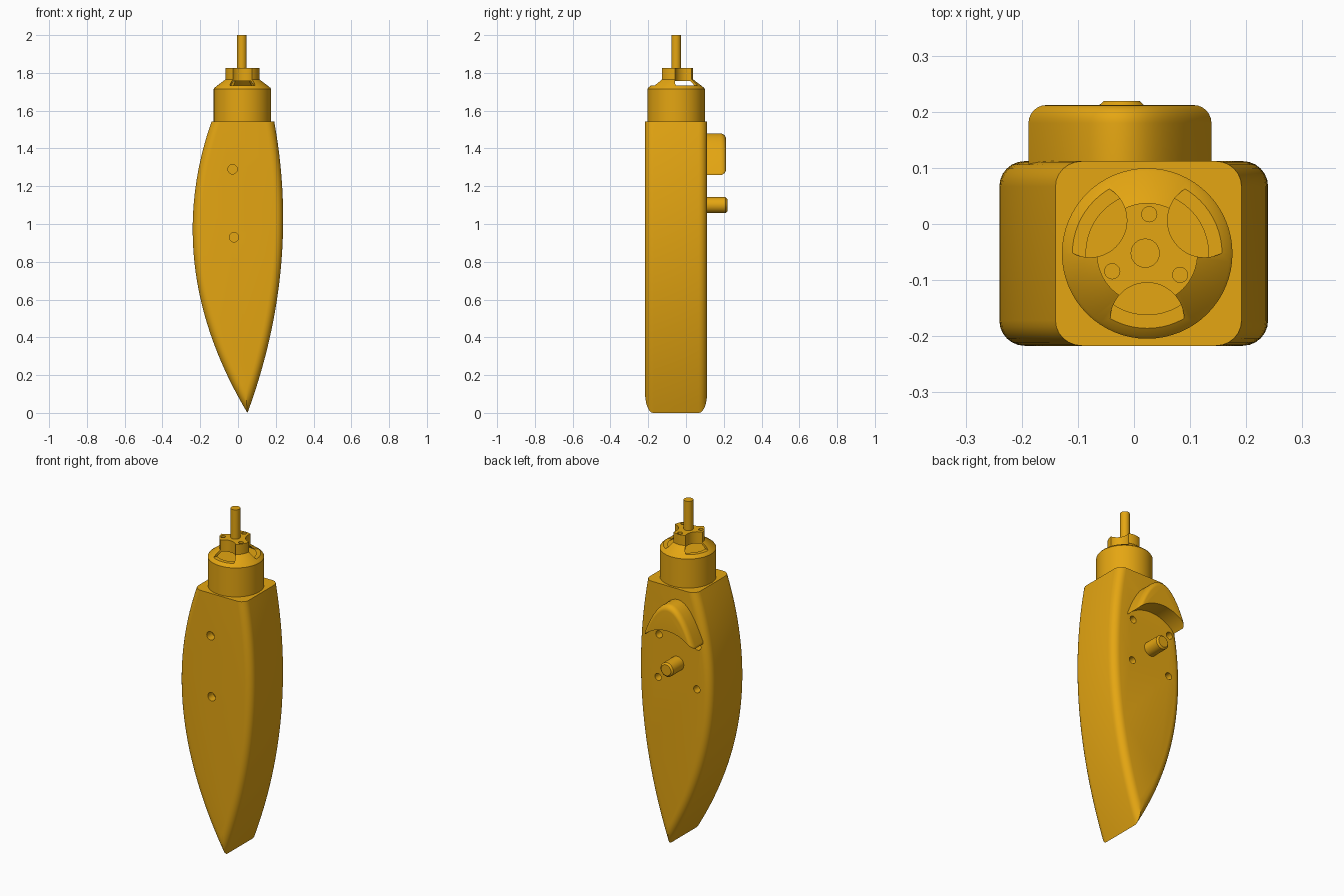
import bpy, bmesh, math
from mathutils import Vector

if "Cube" in bpy.data.objects:
    bpy.data.objects.remove(bpy.data.objects["Cube"])

GOLD = bpy.data.materials.new("gold_plastic")
GOLD.diffuse_color = (0.78, 0.38, 0.006, 1)
GOLD.use_nodes = True
GOLD.node_tree.nodes["Principled BSDF"].inputs["Base Color"].default_value = GOLD.diffuse_color


def smooth(ob, angle=35):
    bpy.ops.object.select_all(action='DESELECT')
    ob.select_set(True)
    bpy.context.view_layer.objects.active = ob
    bpy.ops.object.shade_smooth_by_angle(angle=math.radians(angle))


def loft(name, rings, angle=35):
    """Skin equal-length rings of points and cap both ends."""
    bm = bmesh.new()
    vs = [[bm.verts.new(p) for p in r] for r in rings]
    n = len(vs[0])
    for a, b in zip(vs, vs[1:]):
        for i in range(n):
            j = (i + 1) % n
            bm.faces.new((a[i], a[j], b[j], b[i]))
    bm.faces.new(vs[0])
    bm.faces.new(vs[-1])
    bmesh.ops.recalc_face_normals(bm, faces=bm.faces[:])
    me = bpy.data.meshes.new(name)
    bm.to_mesh(me)
    bm.free()
    me.materials.append(GOLD)
    ob = bpy.data.objects.new(name, me)
    bpy.context.collection.objects.link(ob)
    smooth(ob, angle)
    return ob


def lathe(name, profile, loc, along_y=False, n=64):
    """Turned solid from (radius, height) pairs, along z or y."""
    rings = []
    for r, h in profile:
        ring = []
        for i in range(n):
            t = math.tau * i / n
            a, b = r * math.cos(t), r * math.sin(t)
            p = (a, h, b) if along_y else (a, b, h)
            ring.append(Vector(loc) + Vector(p))
        rings.append(ring)
    return loft(name, rings)


def cut(target, cutter):
    mod = target.modifiers.new("cut", 'BOOLEAN')
    mod.operation = 'DIFFERENCE'
    mod.solver = 'EXACT'
    mod.object = cutter
    bpy.ops.object.select_all(action='DESELECT')
    target.select_set(True)
    bpy.context.view_layer.objects.active = target
    bpy.ops.object.modifier_apply(modifier=mod.name)
    bpy.data.objects.remove(cutter, do_unlink=True)


# Body: two bowed sides meeting in a keel, with rounded front and back rims
FRONT, BACK, TOP, RIM = -0.217, 0.112, 1.543, 0.045


def side_x(z, d, right):
    if right:
        s = 2 * (z - 1.028) / 5.6
        return 0.239 - (z - 1.028) ** 2 / 5.6 - d * math.hypot(1, s)
    s = 2 * (z - 0.972) / 3.26
    return -0.24 + (z - 0.972) ** 2 / 3.26 + d * math.hypot(1, s)


def body_ring(y, d, n=40):
    lo, hi = -0.1, 0.8
    for _ in range(40):
        mid = (lo + hi) / 2
        if side_x(mid, d, True) > side_x(mid, d, False):
            hi = mid
        else:
            lo = mid
    zs = [hi + (TOP - hi) * i / n for i in range(n + 1)]
    left = [(side_x(z, d, False), y, z) for z in zs]
    right = [(side_x(z, d, True), y, z) for z in zs[1:]]
    return left + right[::-1]


steps = [math.pi / 2 * i / 6 for i in range(7)]
rings = [body_ring(FRONT + RIM * (1 - math.sin(t)), RIM * (1 - math.cos(t)))
         for t in reversed(steps)]
rings += [body_ring(BACK - RIM * (1 - math.sin(t)), RIM * (1 - math.cos(t)))
          for t in steps]
body = loft("body", rings)

# Screw holes: two on the front, four around the peg on the back
PX, PZ = -0.025, 1.11
TILT = math.radians(1.2)


def turned(deg, r):
    a = math.radians(deg) + TILT
    return PX + r * math.cos(a), PZ + r * math.sin(a)


for deg in (90, 270):
    x, z = turned(deg, 0.18)
    cut(body, lathe("hole", [(0.025, -0.05), (0.025, 0.05)], (x, FRONT, z), True, 24))
for deg in (45, 135, 225, 315):
    x, z = turned(deg, 0.18)
    cut(body, lathe("hole", [(0.021, -0.05), (0.021, 0.05)], (x, BACK, z), True, 24))
smooth(body)

# Peg on the back
lathe("back_peg", [(0.042, 0.09), (0.042, 0.21), (0.032, 0.219)],
      (-0.022, 0, 1.10), True, 40)

# Crescent hood above the peg, its underside concentric with the peg
W, R = 0.163, 0.222


def hood_ring(y, t, n=32):
    under, over = [], []
    for i in range(n + 1):
        u = math.sin(math.pi / 2 * (2 * i / n - 1))
        x = u * (W - t)
        z = PZ - 0.002 + math.sqrt(R * R - x * x)
        h = (0.14 * (1 - u * u) + 0.010) * (1 - t / 0.152)
        under.append((PX + x, y, z))
        over.append((PX + x, y, z + h))
    return under + over[::-1]


hood = [hood_ring(BACK - 0.01, 0)]
hood += [hood_ring(0.212 - 0.032 * (1 - math.sin(t)), 0.032 * (1 - math.cos(t)))
         for t in steps]
loft("hood", hood)

# Top cap: collar, sloping shoulder and hub
C = (0.0235, -0.0525, 0)
cap = lathe("top_cap", [(0.152, 1.535), (0.152, 1.715), (0.147, 1.722),
                        (0.09, 1.766), (0.09, 1.826)], C)
cut(cap, lathe("chamber", [(0.12, 1.722), (0.084, 1.757)], C, n=48))
for deg in (30, 150, 270):
    a = math.radians(deg)
    p = (C[0] + 0.118 * math.cos(a), C[1] + 0.118 * math.sin(a), 0)
    cut(cap, lathe("scallop", [(0.066, 1.7325), (0.066, 1.9)], p, n=48))
for deg in (87, 207, 327):
    a = math.radians(deg)
    p = (C[0] + 0.07 * math.cos(a), C[1] + 0.07 * math.sin(a), 0)
    cut(cap, lathe("pin_hole", [(0.0135, 1.785), (0.0135, 1.9)], p, n=20))
smooth(cap, 30)

# Rod rising from the hub
lathe("rod", [(0.026, 1.80), (0.026, 2.0)], (0.02, -0.052, 0), n=32)
